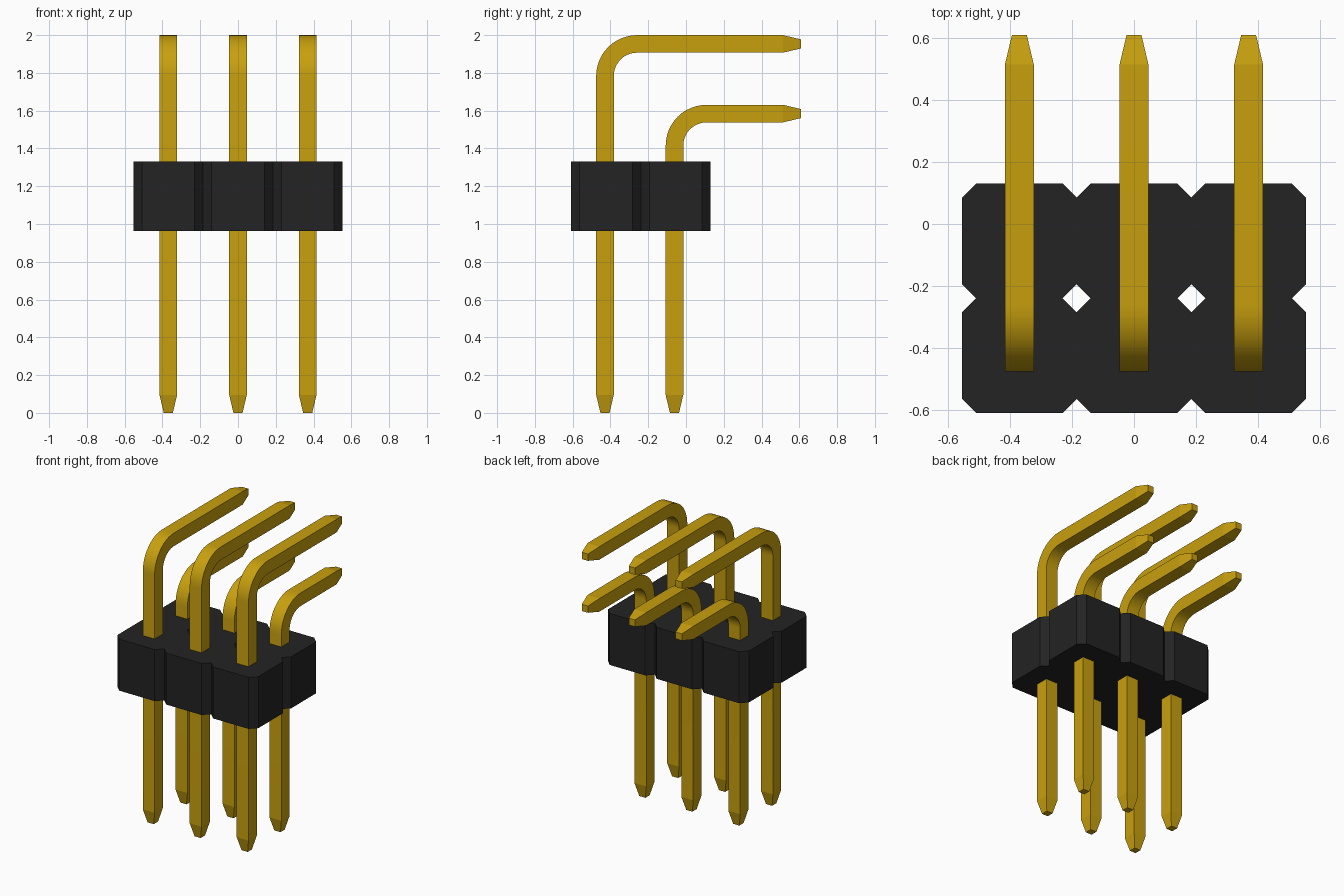
import bpy
import bmesh
from math import cos, sin, pi, radians
from mathutils import Vector

if "Cube" in bpy.data.objects:
    bpy.data.objects.remove(bpy.data.objects["Cube"])

PITCH = 0.369
HALF = 0.0465          # half the pin thickness
TIP = 0.024            # half the thickness at the pointed ends
TAPER = 0.095
BEND = 0.17            # centreline bend radius
STEPS = 12


def make_material(name, color):
    mat = bpy.data.materials.new(name)
    mat.use_nodes = True
    mat.diffuse_color = color
    mat.node_tree.nodes["Principled BSDF"].inputs["Base Color"].default_value = color
    return mat


def finish(bm, name, mat):
    bmesh.ops.recalc_face_normals(bm, faces=bm.faces)
    mesh = bpy.data.meshes.new(name)
    bm.to_mesh(mesh)
    bm.free()
    mesh.materials.append(mat)
    obj = bpy.data.objects.new(name, mesh)
    bpy.context.collection.objects.link(obj)
    return obj


gold = make_material("gold", (0.578, 0.352, 0.0044, 1))
black = make_material("black plastic", (0.0168, 0.0168, 0.0168, 1))


# Housing: chamfered cells welded along their shared walls, then extruded
def build_housing(center_y, bottom, top, chamfer):
    bm = bmesh.new()
    h = PITCH / 2
    k = h - chamfer
    octagon = [(k, -h), (h, -k), (h, k), (k, h), (-k, h), (-h, k), (-h, -k), (-k, -h)]
    for col in (-1, 0, 1):
        for row in (-0.5, 0.5):
            cx, cy = col * PITCH, center_y + row * PITCH
            bm.faces.new([bm.verts.new((cx + x, cy + y, bottom)) for x, y in octagon])
    bmesh.ops.remove_doubles(bm, verts=bm.verts, dist=0.001)
    result = bmesh.ops.extrude_face_region(bm, geom=bm.faces[:], use_keep_orig=True)
    raised = [g for g in result["geom"] if isinstance(g, bmesh.types.BMVert)]
    bmesh.ops.translate(bm, verts=raised, vec=(0, 0, top - bottom))
    return finish(bm, "housing", black)


# Pin: square section swept up, round a right-angle bend and out to the back
def build_pin(name, x, y, height, end_y):
    pivot = Vector((x, y + BEND, height - HALF - BEND))
    path = [(Vector((x, y, 0)), 0, TIP), (Vector((x, y, TAPER)), 0, HALF)]
    for i in range(STEPS + 1):
        a = pi / 2 * i / STEPS
        path.append((pivot - BEND * Vector((0, cos(a), -sin(a))), a, HALF))
    path.append((Vector((x, end_y - TAPER, height - HALF)), pi / 2, HALF))
    path.append((Vector((x, end_y, height - HALF)), pi / 2, TIP))

    bm = bmesh.new()
    rings = []
    for point, a, size in path:
        side = Vector((size, 0, 0))
        across = Vector((0, cos(a), -sin(a))) * size
        corners = (side + across, across - side, -side - across, side - across)
        rings.append([bm.verts.new(point + c) for c in corners])
    for low, high in zip(rings, rings[1:]):
        for i in range(4):
            j = (i + 1) % 4
            bm.faces.new((low[i], low[j], high[j], high[i]))
    bm.faces.new(rings[0])
    bm.faces.new(rings[-1])
    return finish(bm, name, gold)


build_housing(-0.239, 0.964, 1.33, 0.045)

pins = []
for side, x in (("right", -PITCH), ("middle", 0), ("left", PITCH)):
    pins.append(build_pin("front_pin_" + side, x, -0.429, 2.0, 0.608))
    pins.append(build_pin("back_pin_" + side, x, -0.061, 2.0 - PITCH, 0.608))

# Smooth only the bends
bpy.ops.object.select_all(action="DESELECT")
for pin in pins:
    pin.select_set(True)
bpy.context.view_layer.objects.active = pins[0]
bpy.ops.object.shade_smooth_by_angle(angle=radians(10))
